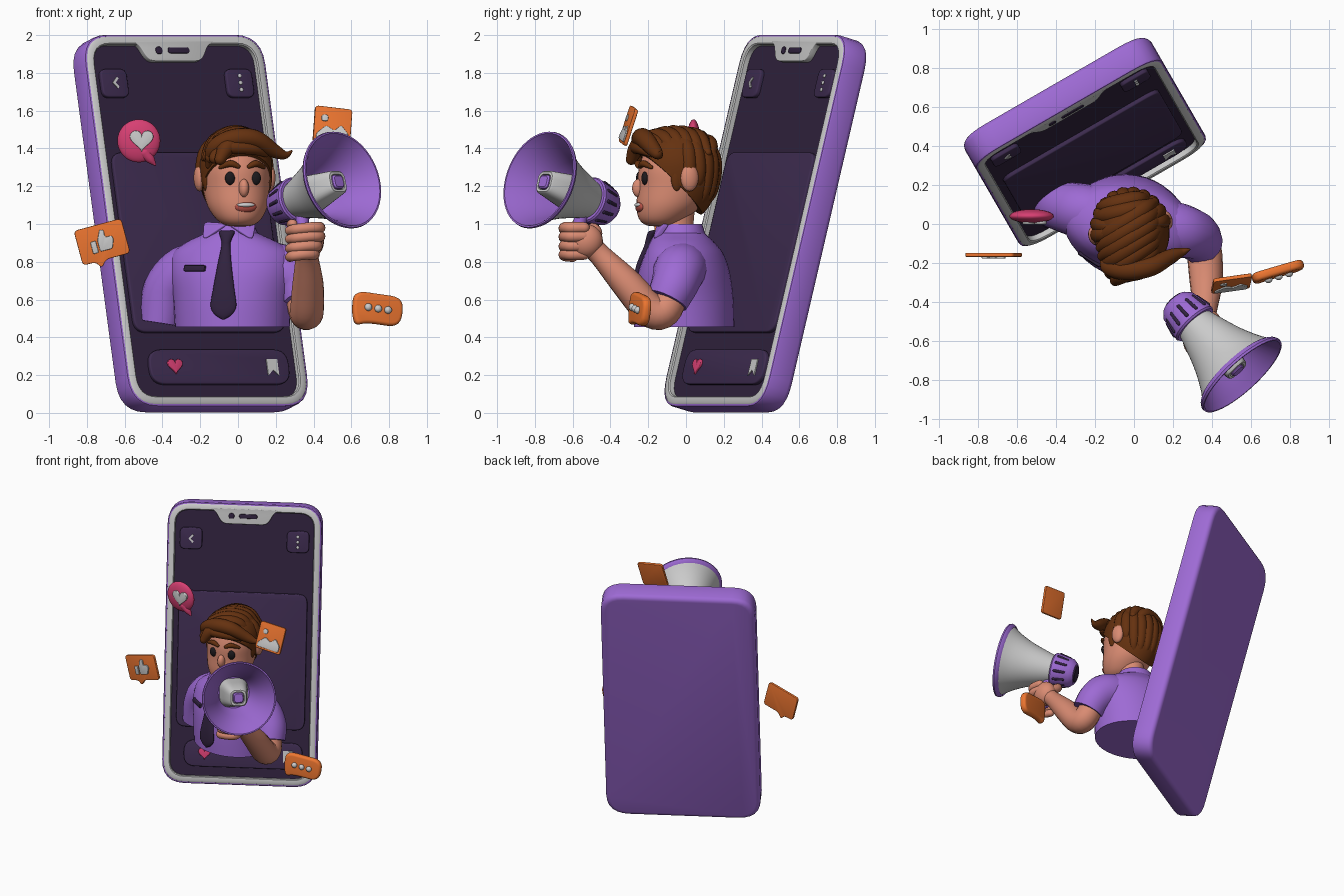
import bpy, bmesh
from math import sin, cos, pi, radians, sqrt
from mathutils import Vector, Matrix

if "Cube" in bpy.data.objects:
    bpy.data.objects.remove(bpy.data.objects["Cube"])
COL = dict(purple=(.34, .145, .66), screen=(.03, .016, .048), card=(.048, .025, .08), skin=(.7, .26, .17),
           hair=(.13, .031, .005), orange=(.85, .18, .03), pink=(.68, .05, .17), black=(.012, .01, .012), mouth=(.45, .08, .06))
I = Matrix()
def finish(name, bm, col, M):
    bmesh.ops.recalc_face_normals(bm, faces=bm.faces)
    me = bpy.data.meshes.new(name)
    bm.to_mesh(me)
    bm.free()
    o = bpy.data.objects.new(name, me)
    o.matrix_world = M
    bpy.context.collection.objects.link(o)
    if col:
        me.materials.append(bpy.data.materials.get(col) or bpy.data.materials.new(col))
        me.materials[0].diffuse_color = (*COL[col], 1)
def place(loc, rx=0, ry=0, rz=0):
    R = lambda a, ax: Matrix.Rotation(radians(a), 4, ax)
    return Matrix.Translation(loc) @ R(rz, 'Z') @ R(rx, 'X') @ R(ry, 'Y')
def smooth(rows, n=5):
    P, out = [Vector(r) for r in rows], []
    for i in range(len(P) - 1):
        a, b, c, d = P[max(i - 1, 0)], P[i], P[i + 1], P[min(i + 2, len(P) - 1)]
        for t in (k / n for k in range(n)):
            out.append(.5 * (2 * b + (c - a) * t + (2 * a - 5 * b + 4 * c - d) * t**2 + (3 * b - a - 3 * c + d) * t**3))
    return out + [P[-1]]
def skin(name, rings, col, M=I, caps=True):
    bm = bmesh.new()
    V = [[bm.verts.new(p) for p in r] for r in rings]
    n = len(V[0])
    for a, b in zip(V, V[1:]):
        for i in range(n):
            bm.faces.new((a[i], a[(i + 1) % n], b[(i + 1) % n], b[i]))
    if caps:
        bm.faces.new(V[0])
        bm.faces.new(V[-1])
    finish(name, bm, col, M)
def ellipse(z, cx, cy, rx, ry, n=40):
    return [Vector((cx + rx * cos(2 * pi * i / n), cy + ry * sin(2 * pi * i / n), z)) for i in range(n)]
def stack(name, rows, col, M=I):
    skin(name, [ellipse(*r) for r in smooth(rows)], col, M)
def lathe(name, prof, col, M=I, caps=True):
    skin(name, [ellipse(t, 0, 0, max(r, .0005), max(r, .0005), 48) for t, r in prof], col, M, caps)
def tube(name, rows, col, M=I, round_end=True, n=18):
    S = smooth(rows)
    C = [p.xyz for p in S]
    T = [(C[min(i + 1, len(C) - 1)] - C[max(i - 1, 0)]).normalized() for i in range(len(C))]
    caps = [radians(a) for a in (86, 65, 45, 22)]
    q = T[0].to_track_quat('Z', 'Y')
    ring = lambda c, r, q: [c + q @ v for v in ellipse(0, 0, 0, r, r, n)]
    rings = [ring(C[0] - T[0] * S[0][3] * sin(a), S[0][3] * cos(a), q) for a in caps]
    for i, c in enumerate(C):
        if i:
            q = T[i - 1].rotation_difference(T[i]) @ q
        rings.append(ring(c, S[i][3], q))
    if round_end:
        rings += [ring(C[-1] + T[-1] * S[-1][3] * sin(a), S[-1][3] * cos(a), q) for a in reversed(caps)]
    skin(name, rings, col, M)
def ball(name, loc, r, col, M=I):
    bm = bmesh.new()
    bmesh.ops.create_uvsphere(bm, u_segments=28, v_segments=18, radius=1, matrix=Matrix.Translation(loc) @ Matrix.Diagonal((*r, 1)))
    finish(name, bm, col, M)
def rounded(pts, r, n=6):
    P, out = [Vector(p) for p in pts], []
    for i, p in enumerate(P):
        D = [o - p for o in (P[i - 1], P[(i + 1) % len(P)])]
        a, b = [p + d.normalized() * min(r, d.length * .45) for d in D]
        out += [a * (1 - t)**2 + p * 2 * t * (1 - t) + b * t * t for t in (k / n for k in range(n + 1))]
    return out
def rrect(w, h, r, x=0, z=0):
    return rounded([(x + i * w / 2, z + j * h / 2) for i, j in ((-1, -1), (1, -1), (1, 1), (-1, 1))], r)
def heart(s, x=0, z=0):
    A = [2 * pi * i / 40 for i in range(40)]
    return [(x + s * 16 * sin(a)**3 / 32, z + s * (13 * cos(a) - 5 * cos(2 * a) - 2 * cos(3 * a) - cos(4 * a) + 2) / 32) for a in A]
def plate(name, outline, front, back, col, M=I, bevel=.004, seg=3):
    bm = bmesh.new()
    f = bm.faces.new([bm.verts.new((x, front, z)) for x, z in outline])
    ext = bmesh.ops.extrude_face_region(bm, geom=[f], use_keep_orig=True)['geom']
    bmesh.ops.translate(bm, vec=(0, back - front, 0), verts=[g for g in ext if isinstance(g, bmesh.types.BMVert)])
    bmesh.ops.recalc_face_normals(bm, faces=bm.faces)
    if bevel:
        rim = [e for e in bm.edges if abs(e.verts[0].co.y - e.verts[1].co.y) < 1e-6]
        bmesh.ops.bevel(bm, geom=rim, offset=bevel, segments=seg, profile=.5, affect='EDGES')
    finish(name, bm, col, M)
# Phone: case, grey bezel, screen, notch
PH = place((-.255, .424, 1.0), rx=-15, rz=30)
frame = lambda prof: [[Vector((x, y, z)) for x, z in rrect(1.105 - 2 * k, 2.04 - 2 * k, .165 - k)] for k, y in prof]
skin('phone_case', frame([(.016, -.04), (.012, -.075), (.004, -.073), (0, -.064), (0, .045), (.003, .057), (.011, .068), (.022, .075), (.035, .077)]), 'purple', PH)
skin('phone_bezel', frame([(.012, -.05), (.012, -.074), (.02, -.08), (.05, -.08), (.056, -.074), (.056, -.03)]), None, PH, False)
plate('screen', rrect(1.005, 1.945, .12), -.047, -.03, 'screen', PH, 0)
half = [(.26, .985), (.21, .96), (.175, .895), (.145, .872)]
plate('notch', rounded(half + [(-x, z) for x, z in reversed(half)], .03), -.0805, -.04, None, PH)
plate('notch_camera', rrect(.04, .04, .02, -.095, .93), -.086, -.07, 'screen', PH)
plate('notch_speaker', rrect(.13, .032, .016, .025, .93), -.086, -.07, 'screen', PH)
# Screen interface
UI = PH @ Matrix.Translation((0, .022, 0))
plate('post_card', rrect(.92, .985, .07, 0, -.117), -.092, -.06, 'card', UI, .008)
plate('action_bar', rrect(.85, .19, .085, .025, -.80), -.092, -.06, 'card', UI, .008)
for s, n in ((-1, 'back'), (1, 'menu')):
    plate(n + '_button', rrect(.16, .155, .04, s * .383, .755), -.092, -.06, 'card', UI, .008)
for k in (-1, 0, 1):
    ball('menu_dot', (.383, -.094, .755 + k * .038), (.011, .006, .011), None, UI)
plate('back_arrow', [(-.40, .755), (-.372, .787), (-.362, .778), (-.382, .755), (-.362, .732), (-.372, .723)], -.098, -.085, None, UI, 0)
plate('bar_heart', heart(.09, -.25, -.80), -.104, -.085, 'pink', UI)
plate('bookmark', [(.312, -.85), (.345, -.82), (.378, -.85), (.378, -.76), (.312, -.76)], -.098, -.085, None, UI, 0)
# Torso, collar, tie and pocket
TO = place((-.03, -.01, 0), rz=-10)
stack('shirt_torso', [(.456, 0, 0, .305, .265), (.6, 0, 0, .315, .26), (.74, 0, 0, .335, .24), (.84, 0, 0, .32, .205),
                      (.90, 0, -.01, .25, .17), (.94, 0, -.02, .165, .14), (.97, 0, -.02, .10, .11)], 'purple', TO)
stack('collar_band', [(.915, 0, -.02, .15, .135), (.95, 0, -.02, .14, .13), (1.0, 0, -.02, .115, .115)], 'purple', TO)
for s in (-1, 1):
    flap = rounded([(s * .005, .05), (s * .165, .06), (s * .13, -.055)], .035)
    plate('collar_flap', flap, -.016, .012, 'purple', TO @ place((0, -.162, .955), rx=-32, rz=25 * s), .006)
stack('tie', [(.495, 0, -.275, .006, .006), (.52, 0, -.275, .045, .014), (.565, 0, -.272, .069, .018), (.65, 0, -.264, .058, .018),
              (.78, 0, -.238, .038, .018), (.88, 0, -.198, .024, .018), (.91, 0, -.186, .026, .022),
              (.955, 0, -.168, .042, .026), (.965, 0, -.16, .034, .016)], 'screen', TO)
plate('pocket_trim', rrect(.13, .032, .008), -.012, .02, 'screen', TO @ place((-.165, -.2, .765), rz=-22, rx=-8))
# Sleeves, arm and gripping hand
tube('left_sleeve', [(-.16, .045, .77, .14), (-.28, .07, .745, .14), (-.38, .09, .645, .125), (-.415, .09, .475, .108)], 'purple', round_end=False)
tube('right_sleeve', [(.14, -.01, .77, .135), (.24, -.035, .75, .138), (.315, -.06, .68, .125), (.345, -.1, .595, .113)], 'purple', round_end=False)
tube('right_arm', [(.32, -.06, .66, .085), (.355, -.115, .54, .088), (.365, -.19, .545, .09), (.37, -.31, .68, .083), (.365, -.45, .83, .06), (.37, -.5, .88, .06)], 'skin')
ball('palm', (.385, -.53, .91), (.07, .09, .09), 'skin')
for i, z in enumerate((.98, .935, .885, .84)):
    k = .015 * max(i - 1, 0)
    tube('finger', [(.425 - k, -.54, z, .03), (.43 - k, -.61, z, .031), (.385 - k, -.642, z, .03), (.31 - k / 2, -.64, z - .008, .029), (.275, -.6, z - .015, .026)], 'skin', n=14)
tube('thumb', [(.36, -.48, .93, .035), (.31, -.48, .965, .032), (.285, -.53, .995, .028), (.29, -.58, 1.0, .025)], 'skin', n=14)
# Megaphone along its axis
MG = Matrix.Translation((.225, -.418, 1.09)) @ Vector((.647, -.706, .284)).to_track_quat('Z', 'Y').to_matrix().to_4x4()
lathe('megaphone_grip', [(-.025, 0), (-.025, .075), (.005, .102), (.13, .124), (.14, .117), (.14, 0)], 'purple', MG)
lathe('megaphone_back_cap', [(-.033, 0), (-.033, .06), (-.01, .066)], 'screen', MG)
for a in (2 * pi * i / 12 for i in range(12)):
    tube('grip_slot', [(r * cos(a), r * sin(a), t, .01) for r, t in ((.102, .035), (.118, .105))], 'screen', MG, n=10)
lathe('megaphone_horn', smooth([(.135, .1), (.2, .12), (.32, .16), (.42, .206), (.495, .254)]), None, MG, False)
lathe('megaphone_rim', [(.475, .246), (.485, .259), (.5, .267), (.512, .264), (.512, .255), (.48, .236), (.42, .198), (.32, .152), (.2, .112), (.2, 0)], 'purple', MG, False)
sq = lambda rows: [[Vector((x, y, t)) for x, y in rrect(w, w, w * .35)] for t, w in rows]
skin('horn_speaker', sq([(.2, .205), (.3, .175), (.46, .125), (.47, .11), (.47, .085), (.455, .08)]), None, MG)
skin('speaker_tip', sq([(.44, .078), (.472, .075), (.48, .06)]), 'purple', MG)
tube('megaphone_handle', [(.34, -.545, 1.08, .036), (.34, -.575, .95, .034), (.34, -.58, .87, .034)], 'purple')
# Head and face
HD = place((-.012, -.05, 1.2), rz=12)
stack('neck', [(-.3, 0, 0, .095, .09), (-.2, 0, 0, .085, .09), (-.1, 0, 0, .09, .1)], 'skin', HD)
stack('head', [(-.213, 0, -.09, .02, .02), (-.205, 0, -.09, .075, .075), (-.17, 0, -.075, .122, .127), (-.10, 0, -.042, .16, .172), (0, 0, -.01, .176, .195),
               (.1, 0, 0, .178, .2), (.2, 0, .01, .15, .17), (.26, 0, .01, .09, .1), (.28, 0, .01, .01, .01)], 'skin', HD)
ball('nose', (0, -.206, -.01), (.027, .034, .048), 'skin', HD)
ball('mouth', (.01, -.2, -.11), (.06, .022, .03), 'mouth', HD)
ball('teeth', (.01, -.208, -.1), (.048, .02, .013), None, HD)
for s in (-1, 1):
    ball('eye', (s * .069, -.186, .042), (.028, .018, .035), 'black', HD)
    ball('ear', (s * .19, .03, .045), (.03, .048, .072), 'skin', HD)
    tube('eyebrow', [(s * .03, -.202, .105, .012), (s * .07, -.194, .12, .018), (s * .118, -.162, .1, .01)], 'hair', HD, n=12)
    ball('sideburn', (s * .17, -.035, .05), (.018, .032, .075), 'hair', HD)
# Hair: cut cap, locks swept over the crown and locks down the back
bm = bmesh.new()
bmesh.ops.create_uvsphere(bm, u_segments=36, v_segments=24, radius=1)
for v in bm.verts:
    v.co = (.196 * v.co.x, .014 + .22 * v.co.y, .1 + (.214 if v.co.z > 0 else .3) * v.co.z)
bmesh.ops.bisect_plane(bm, geom=bm.verts[:] + bm.edges[:] + bm.faces[:], plane_co=(0, -.2, .18), plane_no=(0, .70, .71), clear_inner=True)
bmesh.ops.holes_fill(bm, edges=[e for e in bm.edges if e.is_boundary], sides=0)
finish('hair_cap', bm, 'hair', HD)
for y in (-.15 + i * .045 for i in range(8)):
    s = .176 * sqrt(1 - (y / .24)**2)
    sweep = [(radians(d), r) for d, r in ((-72, .03), (-40, .045), (-5, .048), (30, .045), (62, .022))]
    tube('crown_lock', [(s * sin(a), y + .07 * sin(a) * (y < .1), .1 + s * cos(a), r) for a, r in sweep], 'hair', HD, n=12)
for i in range(11):
    a, low = radians(-85 + i * 17), -42 if abs(i - 5) < 4 else -22
    drop = [(radians(e), r) for e, r in ((60, .03), (30, .042), (0, .042), (low * .6, .035), (low, .012))]
    tube('back_lock', [(.17 * sin(a) * cos(b), .014 + .188 * cos(a) * cos(b), .1 + (.18 if b > 0 else .3) * sin(b), r) for b, r in drop], 'hair', HD, n=12)
tube('fringe_lock', [(-.165, -.09, .11, .018), (-.15, -.145, .2, .04), (-.06, -.18, .25, .05), (.06, -.185, .25, .05), (.17, -.155, .19, .038), (.235, -.145, .165, .022), (.272, -.14, .185, .006)], 'hair', HD)
tube('fringe_lock', [(-.14, -.13, .15, .02), (-.11, -.185, .2, .036), (-.03, -.205, .205, .035), (.06, -.195, .195, .03), (.13, -.165, .165, .012)], 'hair', HD)
# Floating heart bubble
HB = place((-.525, .04, 1.44))
ball('heart_bubble', (0, 0, 0), (.114, .036, .114), 'pink', HB)
tube('heart_bubble_tail', [(.03, 0, -.06, .034), (.062, 0, -.098, .024), (.085, 0, -.125, .007)], 'pink', HB)
plate('bubble_heart', heart(.125, .015), -.042, -.02, None, HB, .005)
# Floating thumb card
TC = place((-.72, -.158, .905), ry=-15)
plate('thumb_card', rounded([(-.13, -.095), (-.06, -.095), (-.035, -.135), (-.005, -.095), (.13, -.095), (.13, .095), (-.13, .095)], .025), -.01, .01, 'orange', TC)
plate('thumb_icon', rounded([(-.022, -.048), (.045, -.048), (.064, .0), (.058, .02), (.022, .02), (.024, .06), (.002, .066), (-.022, .012)], .012), -.02, -.005, None, TC)
plate('thumb_cuff', rrect(.03, .065, .008, -.046, -.018), -.02, -.005, None, TC)
# Floating picture card
PC = place((.5, -.305, 1.52), rx=-17, ry=7, rz=10)
plate('picture_card', rrect(.2, .2, .02), -.01, .01, 'orange', PC)
plate('picture_hills', rounded([(-.085, -.085), (.085, -.085), (.085, -.04), (.045, .005), (.01, -.03), (-.035, -.005), (-.085, -.055)], .012), -.017, -.005, None, PC)
plate('picture_sun', rrect(.036, .036, .018, -.045, .035), -.017, -.005, None, PC)
# Floating chat bubble
CB = place((.735, -.245, .55), rx=-5, ry=8, rz=17)
plate('chat_bubble', rounded([(-.135, -.03), (-.11, -.105), (-.05, -.08), (.14, -.08), (.14, .08), (-.135, .08)], .07), -.024, .024, 'orange', CB, .018, 4)
for k in (-1, 0, 1):
    ball('chat_dot', (k * .055, -.026, 0), (.02, .018, .02), None, CB)
# Smooth shading with sharp edges kept
bpy.ops.object.select_all(action='SELECT')
bpy.context.view_layer.objects.active = bpy.context.selected_objects[0]
bpy.ops.object.shade_smooth_by_angle(angle=radians(40))

for m in bpy.data.materials:
    if m.users and not m.is_grease_pencil:
        m.use_nodes = True
        m.node_tree.nodes["Principled BSDF"].inputs["Base Color"].default_value = m.diffuse_color
